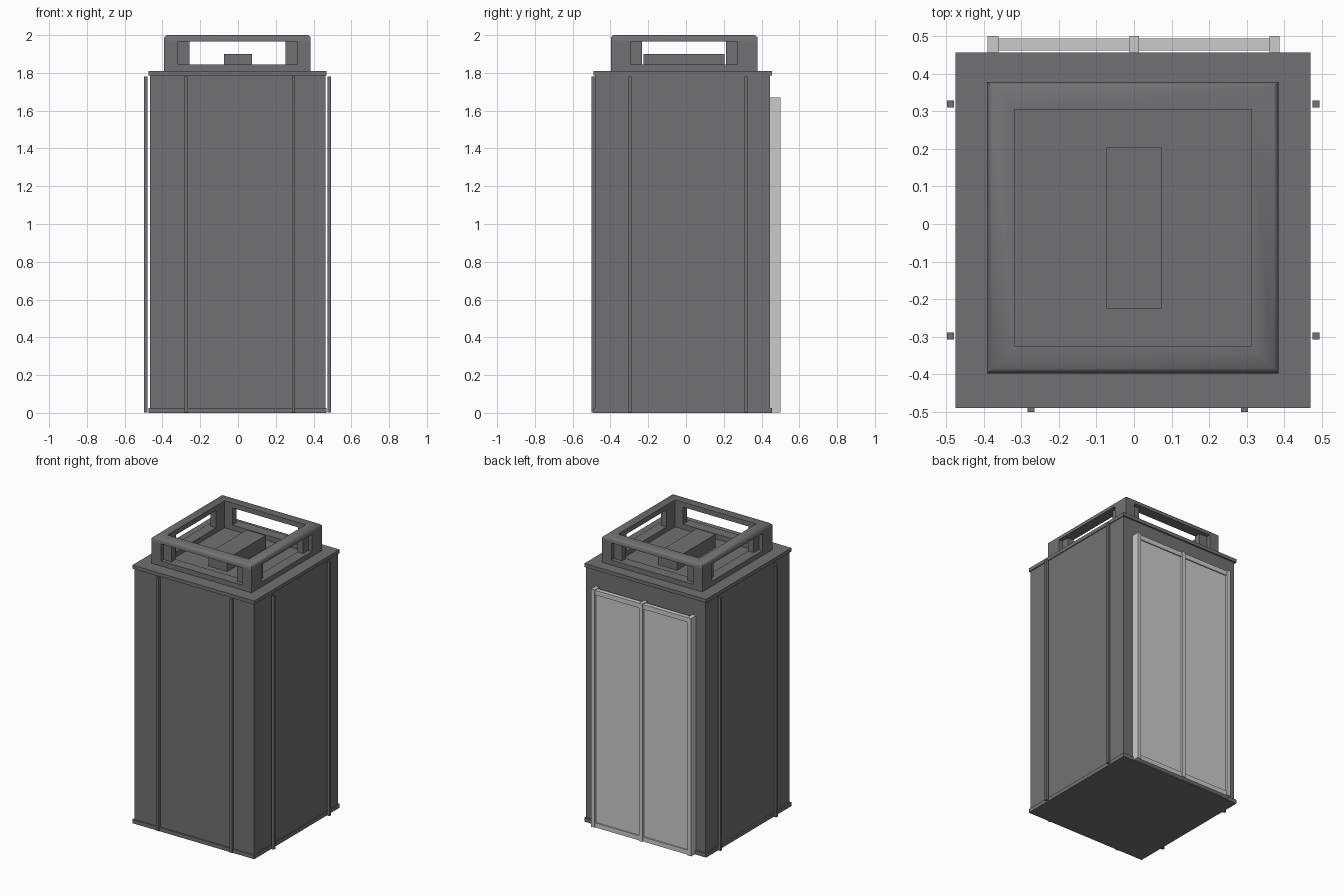
import bpy
import bmesh
import math

if "Cube" in bpy.data.objects:
    bpy.data.objects.remove(bpy.data.objects["Cube"], do_unlink=True)


def material(name, color):
    mat = bpy.data.materials.new(name)
    mat.use_nodes = True
    mat.diffuse_color = color
    mat.node_tree.nodes["Principled BSDF"].inputs["Base Color"].default_value = color
    return mat


GREY = material("dark grey metal", (0.165, 0.167, 0.182, 1))
LIGHT = material("light grey metal", (0.6, 0.6, 0.59, 1))


def make_object(name, bm, mat):
    bmesh.ops.recalc_face_normals(bm, faces=bm.faces[:])
    mesh = bpy.data.meshes.new(name)
    bm.to_mesh(mesh)
    bm.free()
    mesh.materials.append(mat)
    obj = bpy.data.objects.new(name, mesh)
    bpy.context.collection.objects.link(obj)
    return obj


def box(name, xs, ys, zs, mat=GREY):
    """Box given by its extent along each axis."""
    bm = bmesh.new()
    bmesh.ops.create_cube(bm, size=1)
    for v in bm.verts:
        for i, (a, b) in enumerate((xs, ys, zs)):
            v.co[i] = (a + b) / 2 + v.co[i] * (b - a)
    return make_object(name, bm, mat)


def square_ring(name, profile, cx, cy):
    """Sweep a closed (half width, z) profile around a square."""
    bm = bmesh.new()
    corners = ((-1, -1), (1, -1), (1, 1), (-1, 1))
    loops = [[bm.verts.new((cx + sx * h, cy + sy * h, z)) for sx, sy in corners]
             for h, z in profile]
    for i, low in enumerate(loops):
        high = loops[(i + 1) % len(loops)]
        for j in range(4):
            k = (j + 1) % 4
            bm.faces.new((low[j], low[k], high[k], high[j]))
    return make_object(name, bm, GREY)


# Cabin body with its base and roof flanges
box("cabin_body", (-0.465, 0.463), (-0.482, 0.446), (0.01, 1.8))
box("base_flange", (-0.475, 0.469), (-0.49, 0.456), (0, 0.027))
box("roof_flange", (-0.475, 0.469), (-0.49, 0.456), (1.785, 1.81))

# Vertical trim strips on the front and both sides
for x, label in ((-0.274, "right"), (0.294, "left")):
    box(f"front_strip_{label}", (x - 0.009, x + 0.009), (-0.5, -0.482), (0.003, 1.78))
for x, label in ((-0.488, "right"), (0.484, "left")):
    for y, end in ((-0.298, "front"), (0.319, "rear")):
        box(f"{label}_strip_{end}", (x - 0.009, x + 0.009), (y - 0.009, y + 0.009),
            (0.003, 1.78))

# Double door on the back: posts, rails and two recessed panels
for x0, x1, label in ((-0.39, -0.36, "right"), (-0.012, 0.013, "middle"),
                      (0.36, 0.387, "left")):
    box(f"door_post_{label}", (x0, x1), (0.446, 0.5), (0.003, 1.67), LIGHT)
for x0, x1, label in ((-0.36, -0.012, "right"), (0.013, 0.36, "left")):
    box(f"door_panel_{label}", (x0, x1), (0.462, 0.485), (0.03, 1.64), LIGHT)
    for z0, z1, end in ((0.003, 0.035, "bottom"), (1.632, 1.665, "top")):
        box(f"door_rail_{label}_{end}", (x0, x1), (0.462, 0.493), (z0, z1), LIGHT)

# Open roof housing: sill and rounded top frame
CX, CY = -0.003, -0.01
square_ring("housing_sill",
            [(0.388, 1.81), (0.388, 1.845), (0.315, 1.845), (0.315, 1.81)], CX, CY)
frame = square_ring("housing_top_frame",
                    [(0.388, 1.965), (0.388, 1.988), (0.374, 2.0),
                     (0.315, 2.0), (0.315, 1.965)], CX, CY)
bpy.context.view_layer.objects.active = frame
frame.select_set(True)
bpy.ops.object.shade_smooth_by_angle(angle=math.radians(52))

# Corner posts with recessed wings beside each opening
for sx in (-1, 1):
    for sy in (-1, 1):
        side = ("left" if sx > 0 else "right") + ("_rear" if sy > 0 else "_front")
        for part, (x0, x1), (y0, y1) in (
                ("post", (0.315, 0.388), (0.28, 0.388)),
                ("wing", (0.254, 0.315), (0.315, 0.36)),
                ("side_wing", (0.315, 0.36), (0.222, 0.28))):
            box(f"housing_{part}_{side}",
                sorted((CX + sx * x0, CX + sx * x1)),
                sorted((CY + sy * y0, CY + sy * y1)), (1.845, 1.965))

# Vent block inside the housing
box("vent_block", (-0.073, 0.074), (-0.225, 0.203), (1.8, 1.9))
